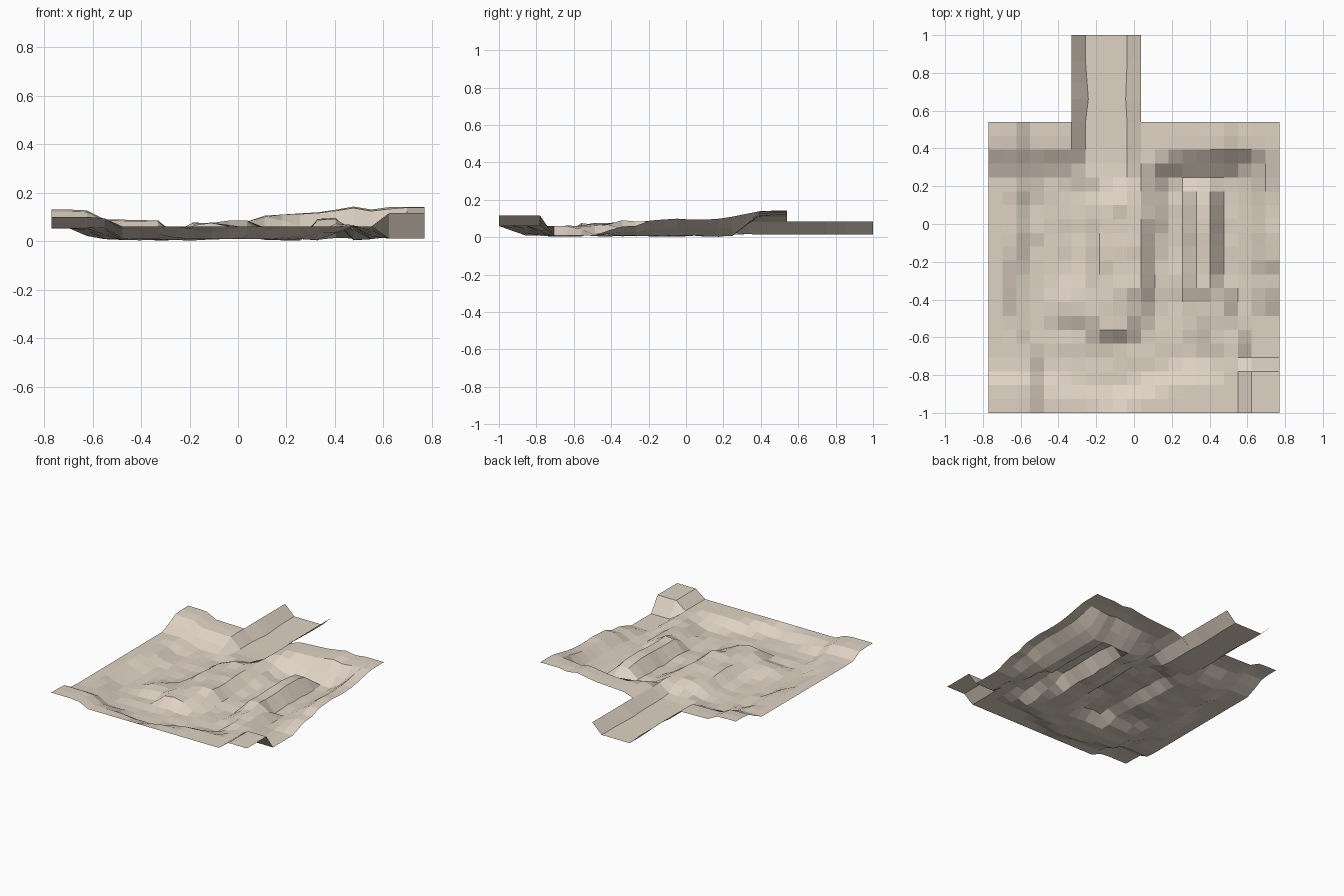
import bpy, bmesh, random
from mathutils import Vector

if "Cube" in bpy.data.objects:
    bpy.data.objects.remove(bpy.data.objects["Cube"])

random.seed(4)
W, BACK, N = 0.77, 0.54, 21
CELL = 2 * W / N

sand = bpy.data.materials.new("sand")
sand.diffuse_color = (0.74, 0.65, 0.55, 1)
sand.use_nodes = True
sand.node_tree.nodes["Principled BSDF"].inputs["Base Color"].default_value = sand.diffuse_color


def interp(t, pts):
    if t <= pts[0][0]:
        return pts[0][1]
    for (a, h), (b, k) in zip(pts, pts[1:]):
        if t <= b:
            return h + (k - h) * (t - a) / (b - a)
    return pts[-1][1]


def fall(d, flat, slope):
    """1 on the flat top, easing to 0 across the slope."""
    t = min(max((d - flat) / slope, 0), 1)
    return 1 - t * t * (3 - 2 * t)


def path_dist(x, y, path):
    best, p = 9, Vector((x, y))
    for a, b in zip(path, path[1:]):
        a, b = Vector(a), Vector(b)
        t = min(max((p - a).dot(b - a) / (b - a).length_squared, 0), 1)
        best = min(best, (p - a.lerp(b, t)).length)
    return best


# Rim heights along the four edges
FRONT = [(-.63, .10), (-.55, .06), (.55, .06), (.62, .06)]
BACK_RIM = [(-.63, .13), (-.55, .09), (-.33, .085), (.037, .08), (.11, .105),
            (.35, .12), (.48, .143), (.55, .13), (.62, .14)]
LEFT = [(-.86, .10), (-.77, .052), (.25, .055), (.40, .12)]
RIGHT = [(-.46, .01), (-.38, .055), (-.27, .06), (-.19, .09), (0, .102),
         (.04, .09), (.2, .10), (.4, .14)]
# Width of the rims
FRONT_W = [(-.77, .13), (-.4, .10), (-.1, .01), (.15, .12), (.3, .16), (.55, .17)]
LEFT_W = [(-.72, .20), (-.48, .07), (-.27, .08), (-.05, .15), (.1, .11), (.2, .17)]
BACK_W = [(-.4, .12), (0, .14), (.1, .2), (.25, .13), (.6, .12)]

# Inner ridges: path, half width, slope width, height
RIDGES = [
    ([(.04, .42), (.03, .1), (0, -.35)], .035, .10, .080),        # right bank
    ([(-.07, .04), (-.09, -.2), (-.11, -.46)], .09, .13, .072),   # tongue
    ([(-.1, -.45), (-.33, -.42)], .05, .12, .045),                # tongue toe
    ([(.36, .13), (.37, -.1), (.36, -.32)], .035, .09, .090),     # long ridge
    ([(.36, -.3), (.42, -.42), (.42, -.5)], .05, .09, .066),
    ([(.44, -.5), (.50, -.7), (.50, -.9)], .06, .08, .06),
]


def height(x, y):
    z = [0.008]
    z.append(interp(x, FRONT) * fall(y + 1, interp(x, FRONT_W), .13))
    z.append(interp(x, BACK_RIM) * fall(BACK - y, interp(x, BACK_W), .19))
    z.append(interp(y, LEFT) * fall(x + W, interp(y, LEFT_W), .13))
    z.append(interp(y, RIGHT) * fall(W - x, .09, .11))
    for path, flat, slope, h in RIDGES:
        z.append(h * fall(path_dist(x, y, path), flat, slope))
    h = max(z)
    if x > .6 and y < -.75:          # raised front right corner
        return .115
    if x > .6 and y < -.42:          # low gap beside it
        return .01
    if -.3 < x < -.02 and y > .2:    # channel cut through the back rim
        return .015 + .012 * fall(y, .2, .15)
    if abs(x) < .55 and -.75 < y < .3:
        h += random.uniform(-.006, .006)
    return max(h, 0.0)


def sheet(name, xs, ys, func):
    bm = bmesh.new()
    rows = [[bm.verts.new(func(x, y)) for x in xs] for y in ys]
    for lo, hi in zip(rows, rows[1:]):
        for i in range(len(xs) - 1):
            bm.faces.new((lo[i], lo[i + 1], hi[i + 1], hi[i]))
    me = bpy.data.meshes.new(name)
    bm.to_mesh(me)
    bm.free()
    me.materials.append(sand)
    ob = bpy.data.objects.new(name, me)
    bpy.context.collection.objects.link(ob)
    return ob


# Main terrain plate
xs = [-W + CELL * i for i in range(N + 1)]
ys = [-1 + CELL * j for j in range(N + 1)]
sheet("terrain_plate", xs, ys, lambda x, y: (x, y, height(x, y)))

# Trough leading off the back
WAVE = [(.54, -.02), (.66, .015), (.86, 0), (1, 0)]


def trough(x, y):
    edge = x < -.3 or x > 0
    shift = 0 if edge or y < .55 else interp(y, WAVE) * (1 if x < -.15 else -.5)
    return (x + shift, y, .085 if edge else .015)


sheet("back_trough", xs[6:12], [ys[-1], .66, .75, .86, 1.0], trough)
